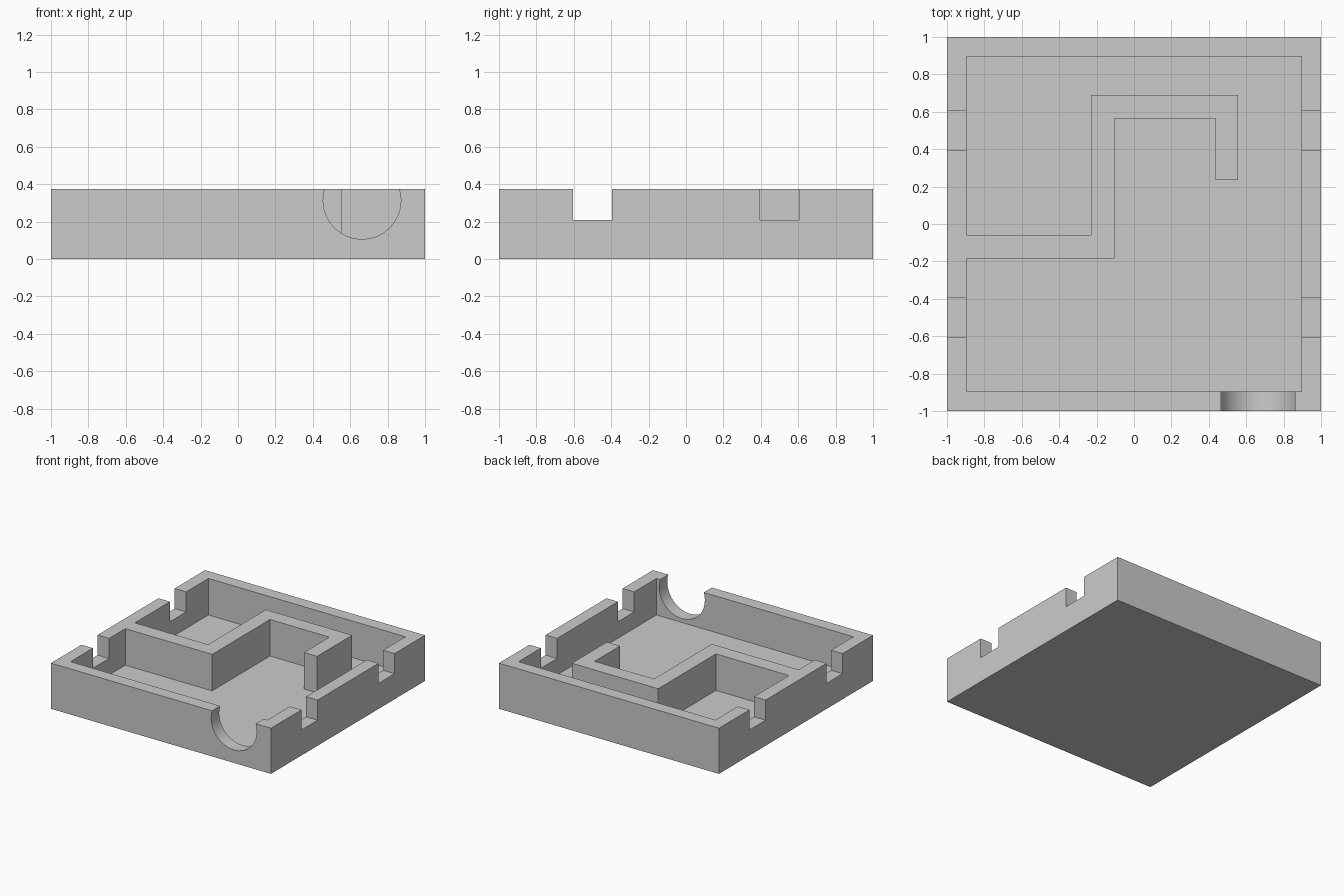
import bpy
import bmesh
import math
from mathutils import Matrix

cube = bpy.data.objects.get("Cube")
if cube:
    bpy.data.objects.remove(cube, do_unlink=True)

HEIGHT, FLOOR, SLOT_Z = 0.375, 0.075, 0.21
OUTER, INNER = 1.0, 0.895

grey = bpy.data.materials.new("light_grey")
grey.use_nodes = True
color = (0.6, 0.6, 0.6, 1)
grey.diffuse_color = color
grey.node_tree.nodes["Principled BSDF"].inputs["Base Color"].default_value = color


def add_object(name, bm):
    bmesh.ops.recalc_face_normals(bm, faces=bm.faces)
    mesh = bpy.data.meshes.new(name)
    bm.to_mesh(mesh)
    bm.free()
    mesh.materials.append(grey)
    obj = bpy.data.objects.new(name, mesh)
    bpy.context.collection.objects.link(obj)
    return obj


def prism(name, outline, z0, z1):
    bm = bmesh.new()
    face = bm.faces.new([bm.verts.new((x, y, z0)) for x, y in outline])
    up = bmesh.ops.extrude_face_region(bm, geom=[face])["geom"]
    verts = [v for v in up if isinstance(v, bmesh.types.BMVert)]
    bmesh.ops.translate(bm, verts=verts, vec=(0, 0, z1 - z0))
    return add_object(name, bm)


def rectangle(x0, x1, y0, y1):
    return [(x0, y0), (x1, y0), (x1, y1), (x0, y1)]


# Solid block
tray = prism("maze_tray", rectangle(-OUTER, OUTER, -OUTER, OUTER), 0, HEIGHT)

# Cavity whose outline wraps around the hooked partition wall
partition = [(-INNER, -0.06), (-0.23, -0.06), (-0.23, 0.69), (0.555, 0.69),
             (0.555, 0.235), (0.435, 0.235), (0.435, 0.565),
             (-0.105, 0.565), (-0.105, -0.185), (-INNER, -0.185)]
room = [(-INNER, -INNER), (INNER, -INNER), (INNER, INNER), (-INNER, INNER)]
cutters = [prism("cavity_cutter", room + partition, FLOOR, HEIGHT + 0.2)]

# Square slots through both side walls
for side in (-1, 1):
    for y in (-0.5, 0.5):
        x0, x1 = sorted((side * (INNER - 0.02), side * (OUTER + 0.1)))
        cutters.append(prism("slot_cutter", rectangle(x0, x1, y - 0.105, y + 0.105),
                             SLOT_Z, HEIGHT + 0.1))

# Round opening in the front wall
bm = bmesh.new()
place = Matrix.Translation((0.663, -0.95, 0.314)) @ Matrix.Rotation(math.pi / 2, 4, "X")
bmesh.ops.create_cone(bm, cap_ends=True, segments=32, radius1=0.208,
                      radius2=0.208, depth=0.2, matrix=place)
cutters.append(add_object("round_opening_cutter", bm))

# Cut, apply and tidy up
bpy.context.view_layer.objects.active = tray
for cutter in cutters:
    mod = tray.modifiers.new("cut", "BOOLEAN")
    mod.operation = "DIFFERENCE"
    mod.solver = "EXACT"
    mod.object = cutter
    bpy.ops.object.modifier_apply(modifier=mod.name)
    bpy.data.objects.remove(cutter, do_unlink=True)

bpy.ops.object.select_all(action="DESELECT")
tray.select_set(True)
bpy.ops.object.shade_smooth_by_angle(angle=math.radians(30))
